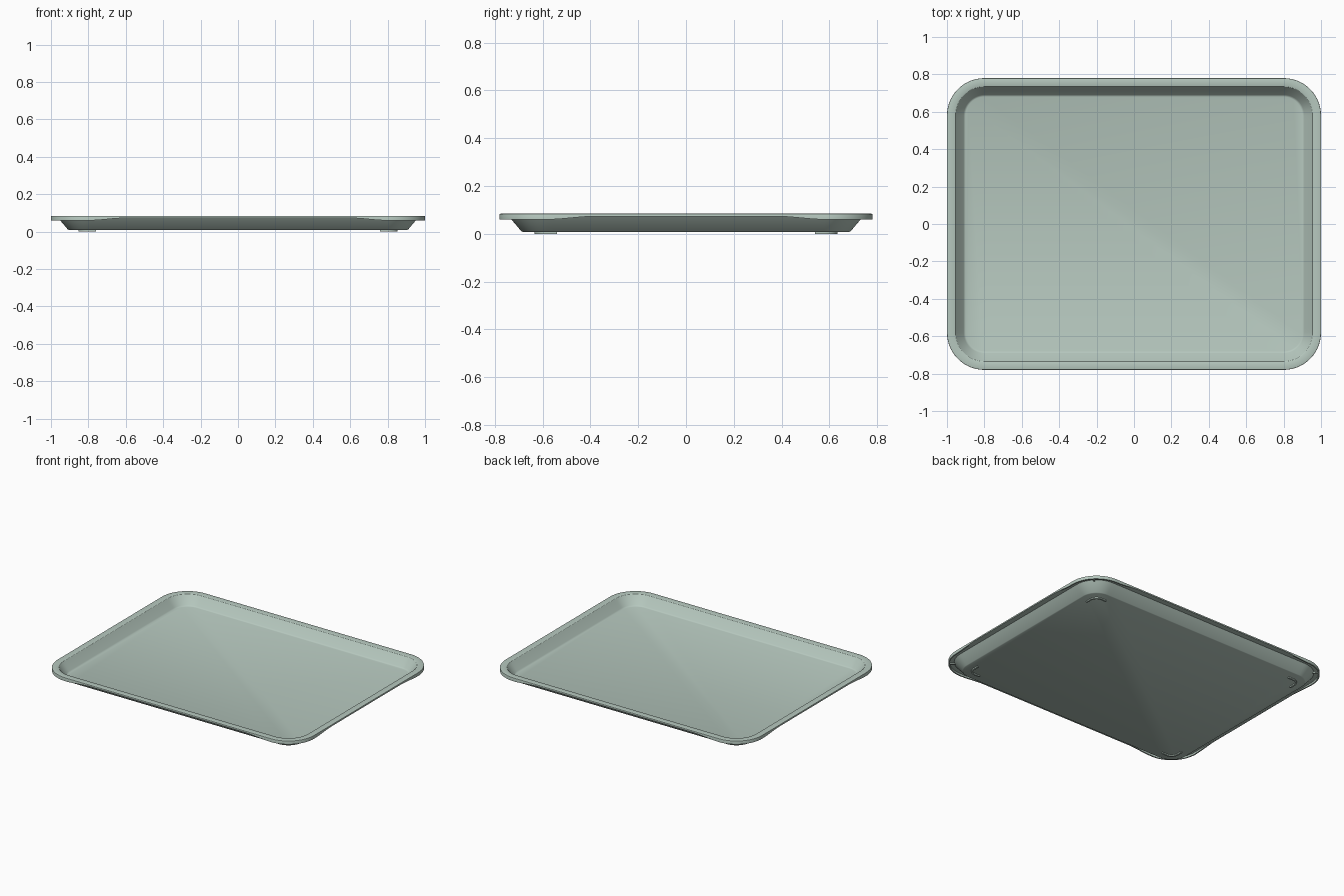
import bpy, bmesh
from math import cos, sin, pi
from mathutils import Vector

cube = bpy.data.objects.get("Cube")
if cube:
    bpy.data.objects.remove(cube)

CX, CY, R = 0.8, 0.58, 0.2      # corner centres and outer corner radius
RIM_TOP, RIM_UNDER, LIP_LOW = 0.084, 0.073, 0.06

mat = bpy.data.materials.new("pale sage green")
mat.use_nodes = True
colour = (0.47, 0.58, 0.52, 1)
mat.diffuse_color = colour
mat.node_tree.nodes["Principled BSDF"].inputs["Base Color"].default_value = colour


def finish(name, bm):
    bmesh.ops.recalc_face_normals(bm, faces=bm.faces)
    mesh = bpy.data.meshes.new(name)
    bm.to_mesh(mesh)
    bm.free()
    mesh.materials.append(mat)
    obj = bpy.data.objects.new(name, mesh)
    bpy.context.collection.objects.link(obj)
    bpy.ops.object.select_all(action="DESELECT")
    obj.select_set(True)
    bpy.context.view_layer.objects.active = obj
    bpy.ops.object.shade_smooth_by_angle(angle=pi / 6)
    return obj


def outline(arc=14, steps=8, run=0.2):
    """Corner-centre points, outward directions and lip depth (1 at corners)."""
    points = []
    for quarter, (sx, sy) in enumerate([(1, 1), (-1, 1), (-1, -1), (1, -1)]):
        centre = Vector((sx * CX, sy * CY, 0))

        def add(angle, distance, side):
            out = Vector((cos(angle), sin(angle), 0))
            along = Vector((-out.y, out.x, 0)) * side
            t = distance / run
            points.append((centre + along * distance, out, 1 - t * t * (3 - 2 * t)))

        start = quarter * pi / 2
        for i in range(steps, 0, -1):
            add(start, run * i / steps, -1)
        for i in range(arc + 1):
            add(start + pi / 2 * i / arc, 0, 1)
        for i in range(1, steps + 1):
            add(start + pi / 2, run * i / steps, 1)
    return points


# Tray: section swept round the outline, from floor over the rim to the base
section = [(0.100, 0.018), (0.094, 0.020), (0.089, 0.025), (0.049, 0.078),
           (0.046, 0.082), (0.041, RIM_TOP), (0.004, RIM_TOP), (0.001, 0.083),
           (0, 0.080), (0, None), (0.009, None), (0.009, RIM_UNDER),
           (0.038, RIM_UNDER), (0.091, 0.011), (0.097, 0.008)]
bm = bmesh.new()
rings = []
for inset, z in section:
    ring = []
    for centre, out, depth in outline():
        height = RIM_UNDER - (RIM_UNDER - LIP_LOW) * depth if z is None else z
        if z is None and inset:
            height = min(height, RIM_UNDER - 0.0005)
        p = centre + out * (R - inset)
        ring.append(bm.verts.new((p.x, p.y, height)))
    rings.append(ring)
for a, b in zip(rings, rings[1:]):
    for i in range(len(a)):
        j = (i + 1) % len(a)
        bm.faces.new((a[i], a[j], b[j], b[i]))
bm.faces.new(rings[0])
bm.faces.new(rings[-1])
finish("tray", bm)


def swept_bar(name, path, z0, z1):
    """Bar between paired inner and outer points, from z0 up to z1."""
    bm = bmesh.new()
    rows = [[bm.verts.new((p.x, p.y, z)) for p, z in
             ((a, z0), (b, z0), (b, z1), (a, z1))] for a, b in path]
    for a, b in zip(rows, rows[1:]):
        for i in range(4):
            j = (i + 1) % 4
            bm.faces.new((a[i], a[j], b[j], b[i]))
    bm.faces.new(rows[0])
    bm.faces.new(rows[-1])
    return finish(name, bm)


# Curved feet and small ribs under the lip, one of each per corner
for side_y, front in ((-1, "front"), (1, "back")):
    for side_x, side in ((-1, "right"), (1, "left")):
        def place(x, y):
            return Vector((side_x * (CX + x), side_y * (CY + y), 0))

        r0, r1, tail = 0.042, 0.054, 0.04
        path = [(place(r0, -tail), place(r1, -tail))]
        for i in range(11):
            c, s = cos(pi / 20 * i), sin(pi / 20 * i)
            path.append((place(r0 * c, r0 * s), place(r1 * c, r1 * s)))
        path.append((place(-tail, r0), place(-tail, r1)))
        swept_bar(f"{front}_{side}_foot", path, 0, 0.010)

        d, w = 0.5 ** 0.5, 0.004
        rib = [(place(r * d + w, r * d - w), place(r * d - w, r * d + w))
               for r in (0.155, R - 0.005)]
        swept_bar(f"{front}_{side}_lip_rib", rib, 0.064, 0.076)
